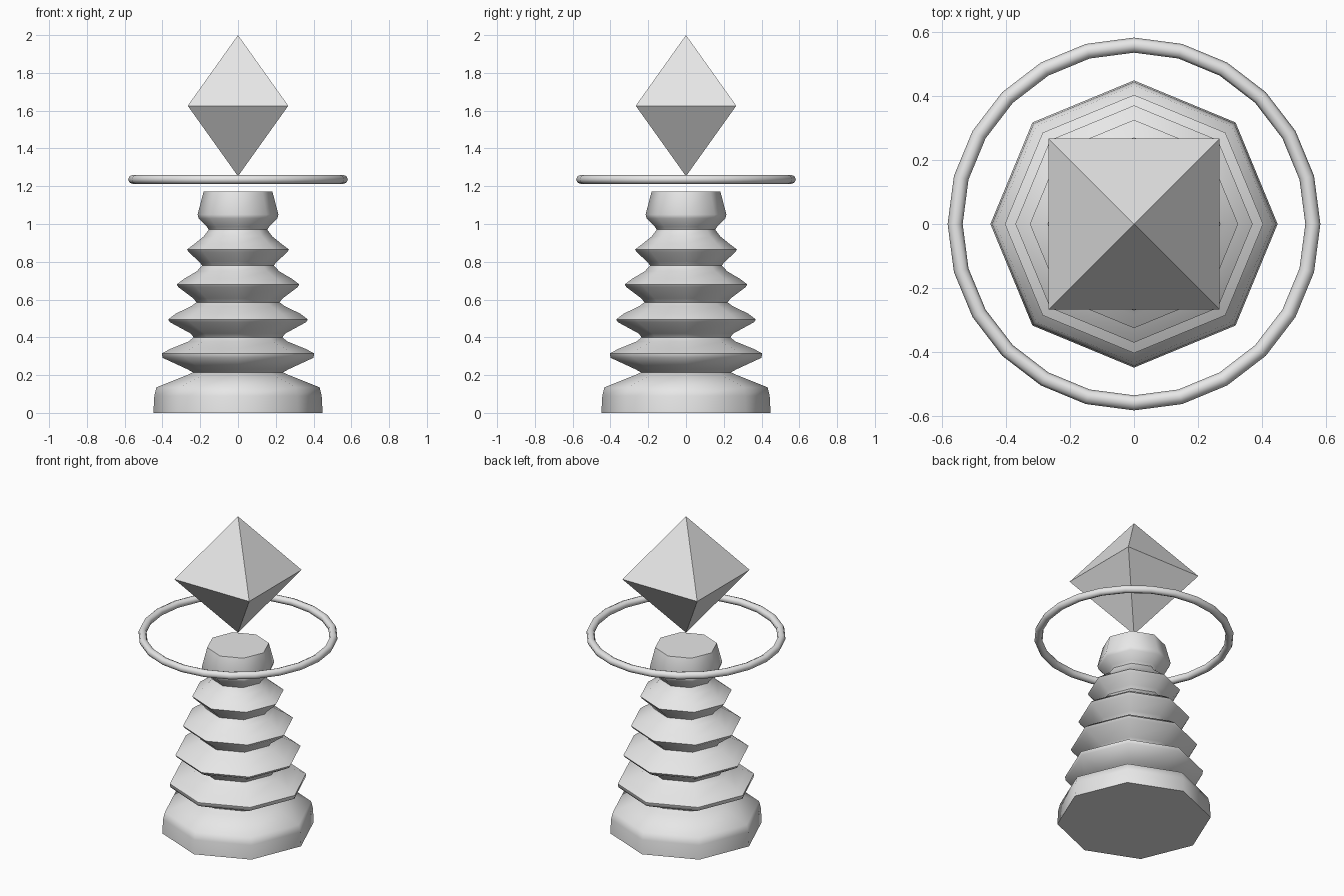
import bpy, bmesh, math

cube = bpy.data.objects.get("Cube")
if cube:
    bpy.data.objects.remove(cube, do_unlink=True)

grey = bpy.data.materials.new("light_grey")
grey.use_nodes = True
grey.diffuse_color = (0.8, 0.8, 0.8, 1)
grey.node_tree.nodes["Principled BSDF"].inputs["Base Color"].default_value = (0.8, 0.8, 0.8, 1)


def finish(obj, name, smooth_angle=None):
    obj.name = obj.data.name = name
    obj.data.materials.clear()
    obj.data.materials.append(grey)
    if smooth_angle:
        bpy.ops.object.select_all(action='DESELECT')
        obj.select_set(True)
        bpy.context.view_layer.objects.active = obj
        bpy.ops.object.shade_smooth_by_angle(angle=math.radians(smooth_angle))


def lathe(name, profile, sides, smooth_angle):
    """Closed solid made of stacked rings of (radius, height)."""
    bm = bmesh.new()
    rings = []
    for r, z in profile:
        angles = [math.tau * i / sides for i in range(sides)]
        rings.append([bm.verts.new((r * math.cos(a), r * math.sin(a), z)) for a in angles])
    for low, high in zip(rings, rings[1:]):
        for i in range(sides):
            j = (i + 1) % sides
            bm.faces.new((low[i], low[j], high[j], high[i]))
    bm.faces.new(rings[0][::-1])
    bm.faces.new(rings[-1])
    mesh = bpy.data.meshes.new(name)
    bm.to_mesh(mesh)
    bm.free()
    obj = bpy.data.objects.new(name, mesh)
    bpy.context.collection.objects.link(obj)
    finish(obj, name, smooth_angle)


# Ribbed octagonal column: base, four flanges with necks between, cap
profile = [(0.448, 0), (0.443, 0.09), (0.432, 0.135), (0.27, 0.2), (0.238, 0.215),
           (0.27, 0.232), (0.4, 0.292), (0.403, 0.315)]
flanges = [(0.37, 0.495, 0.235, 0.4), (0.325, 0.68, 0.22, 0.585), (0.27, 0.865, 0.19, 0.78)]
profile += [(0.36, 0.338), (0.262, 0.378)]
for tip, z, neck, neck_z in flanges:
    profile += [(neck, neck_z), (neck + 0.015, neck_z + 0.02), (tip - 0.01, z - 0.015),
                (tip, z), (tip - 0.04, z + 0.03), (tip * 0.67, z + 0.07)]
profile += [(0.155, 0.97), (0.165, 0.985), (0.208, 1.03), (0.214, 1.05), (0.182, 1.172)]
lathe("ribbed_column", profile, 8, 62)

# Floating ring
bpy.ops.mesh.primitive_torus_add(major_segments=24, minor_segments=8,
                                 major_radius=0.558, minor_radius=0.0235,
                                 location=(0, 0, 1.236))
finish(bpy.context.object, "floating_ring", 62)

# Floating crystal: two square pyramids sharing one edge loop
bm = bmesh.new()
half = 0.266
square = [bm.verts.new((x * half, y * half, 1.626))
          for x, y in ((1, 1), (-1, 1), (-1, -1), (1, -1))]
top = bm.verts.new((0, 0, 2))
bottom = bm.verts.new((0, 0, 1.253))
for i in range(4):
    a, b = square[i], square[(i + 1) % 4]
    bm.faces.new((a, b, top))
    bm.faces.new((b, a, bottom))
mesh = bpy.data.meshes.new("crystal")
bm.to_mesh(mesh)
bm.free()
crystal = bpy.data.objects.new("crystal", mesh)
bpy.context.collection.objects.link(crystal)
finish(crystal, "crystal")
